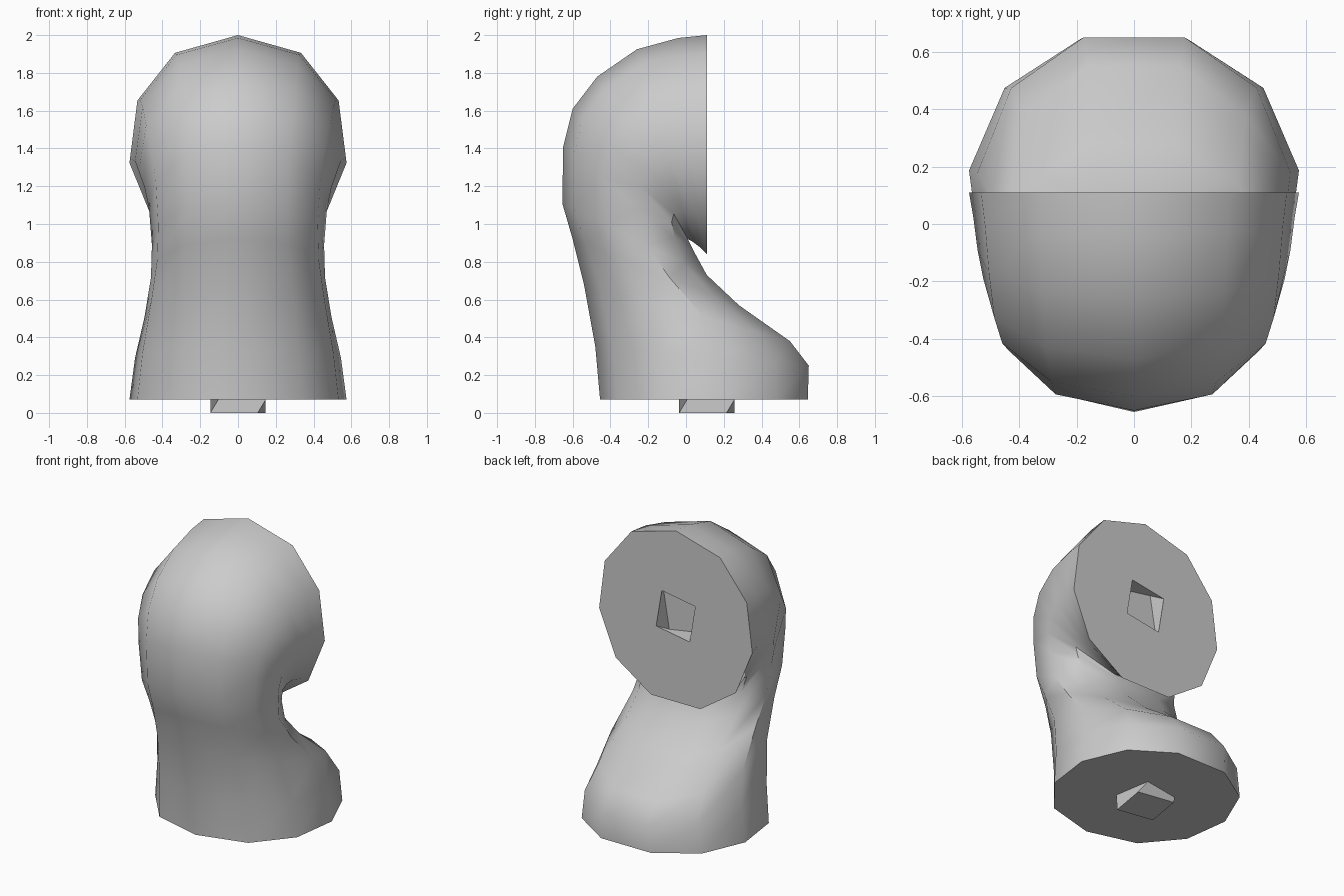
import bpy, bmesh, math
from mathutils import Vector

cube = bpy.data.objects.get("Cube")
if cube:
    bpy.data.objects.remove(cube, do_unlink=True)

# Single material
grey = bpy.data.materials.new("plain_grey")
grey.use_nodes = True
colour = (0.6, 0.6, 0.6, 1)
grey.diffuse_color = colour
grey.node_tree.nodes["Principled BSDF"].inputs["Base Color"].default_value = colour

SIDES = 11
LAST = 1 - math.cos(2 * math.pi * 5 / SIDES)

# Cross-sections from foot to end face: outer (y, z), inner (y, z), half width
SECTIONS = [
    ((-0.455, 0.07), (0.645, 0.07), 0.58),
    ((-0.48, 0.35), (0.65, 0.25), 0.55),
    ((-0.54, 0.68), (0.55, 0.38), 0.50),
    ((-0.60, 0.92), (0.28, 0.57), 0.465),
    ((-0.655, 1.11), (0.11, 0.73), 0.46),
    ((-0.65, 1.41), (0.05, 0.84), 0.475),
    ((-0.60, 1.61), (0.02, 0.90), 0.50),
    ((-0.47, 1.78), (0.01, 0.92), 0.53),
    ((-0.26, 1.925), (0.03, 0.91), 0.55),
    ((-0.04, 1.985), (0.07, 0.88), 0.565),
    ((0.11, 2.0), (0.11, 0.84), 0.58),
]


def section_ring(bm, outer, inner, half):
    verts = []
    for i in range(SIDES):
        a = 2 * math.pi * i / SIDES
        t = (1 - math.cos(a)) / LAST
        s = math.sin(a)
        x = half * math.copysign(abs(s) ** 0.9, s)
        y, z = Vector(outer).lerp(Vector(inner), t)
        verts.append(bm.verts.new((x, y, z)))
    return verts


def square_ring(bm, place, degrees):
    angles = [math.radians(degrees + 90 * k) for k in range(4)]
    return [bm.verts.new(place(0.18 * math.cos(a), 0.18 * math.sin(a))) for a in angles]


def bridge(bm, a, b):
    n = len(a)
    for i in range(n):
        j = (i + 1) % n
        bm.faces.new((a[i], a[j], b[j], b[i]))


def loop_edges(bm, ring):
    edges = []
    for i, v in enumerate(ring):
        pair = (v, ring[(i + 1) % len(ring)])
        edges.append(bm.edges.get(pair) or bm.edges.new(pair))
    return edges


def cap_with_square(bm, ring, square, normal):
    edges = loop_edges(bm, ring) + loop_edges(bm, square)
    bmesh.ops.triangle_fill(bm, use_beauty=True, edges=edges, normal=normal)


bm = bmesh.new()

# Bent body
rings = [section_ring(bm, *s) for s in SECTIONS]
for a, b in zip(rings, rings[1:]):
    bridge(bm, a, b)

# Twisted square peg under the foot
peg_top = square_ring(bm, lambda u, v: (u, 0.11 + v, 0.07), 54.5)
peg_tip = square_ring(bm, lambda u, v: (u, 0.11 + v, 0.0), 35.5)
bridge(bm, peg_top, peg_tip)
bm.faces.new(peg_tip)
cap_with_square(bm, rings[0], peg_top, (0, 0, -1))

# Twisted square socket in the end face
mouth = square_ring(bm, lambda u, v: (u, 0.11, 1.42 + v), 54.5)
floor = square_ring(bm, lambda u, v: (u, 0.03, 1.42 + v), 35.5)
bridge(bm, mouth, floor)
bm.faces.new(floor)
cap_with_square(bm, rings[-1], mouth, (0, 1, 0))

bmesh.ops.recalc_face_normals(bm, faces=bm.faces[:])
mesh = bpy.data.meshes.new("bent_limb")
bm.to_mesh(mesh)
bm.free()
mesh.materials.append(grey)
limb = bpy.data.objects.new("bent_limb", mesh)
bpy.context.collection.objects.link(limb)

# Smooth sides, crisp end faces
bpy.ops.object.select_all(action='DESELECT')
limb.select_set(True)
bpy.context.view_layer.objects.active = limb
bpy.ops.object.shade_smooth_by_angle(angle=math.radians(45))
